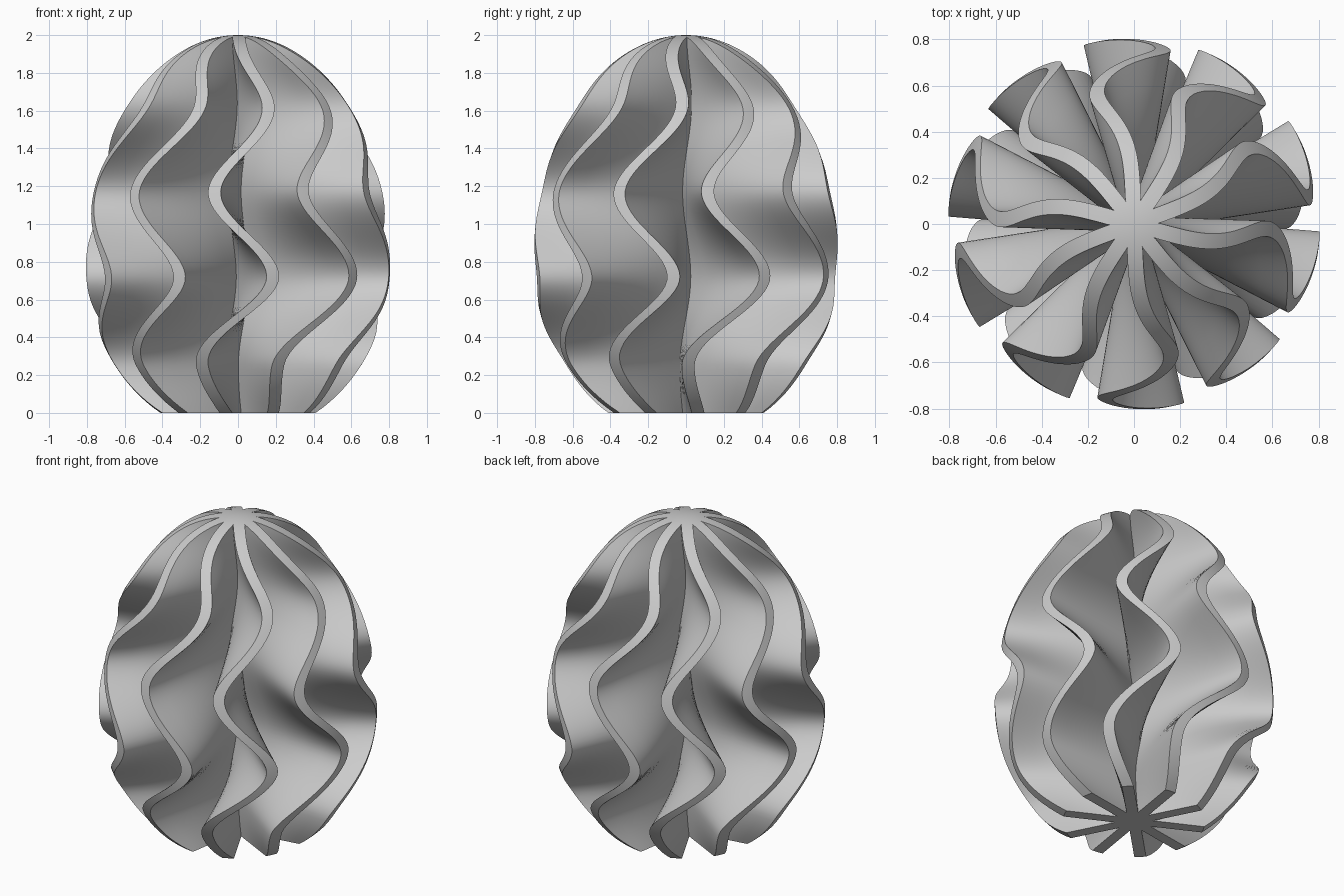
import bpy, bmesh, math

cube = bpy.data.objects.get("Cube")
if cube:
    bpy.data.objects.remove(cube, do_unlink=True)

FINS, RINGS, SIDE = 10, 110, 5
HALF = 0.034                          # half thickness of a fin
STEP = math.tau / FINS
VALLEY = HALF / math.sin(STEP / 2)    # radius where neighbouring fins meet
SWAY = [(0, -9), (0.25, -17), (0.72, 13.3), (1.17, -9.4), (1.64, 16), (2, 2)]


def egg_radius(z):
    half_height = 1.2 if z > 0.8 else 0.93
    return 0.807 * math.sqrt(max(0, 1 - ((z - 0.8) / half_height) ** 2))


def twist(z):
    """Angle of the fins at a height, eased between the turning points."""
    for (z0, a0), (z1, a1) in zip(SWAY, SWAY[1:]):
        if z <= z1:
            break
    t = (z - z0) / (z1 - z0)
    ease = t * (2 - t) if z0 == 0 else t * t * (3 - 2 * t)
    return math.radians(a0 + (a1 - a0) * ease)


def fin_outline(radius):
    """One fin and the valley before it, pointing along +x."""
    inner = min(VALLEY, radius)
    spread = math.asin(min(math.sin(STEP / 2), HALF / max(radius, HALF)))
    valley = (inner * math.cos(STEP / 2), inner * math.sin(STEP / 2))
    corner = (radius * math.cos(spread), radius * math.sin(spread))
    wall = [tuple(v + (c - v) * i / SIDE for v, c in zip(valley, corner))
            for i in range(SIDE + 1)]
    return [(x, -y) for x, y in wall] + [(radius, 0)] + wall[:0:-1]


# Wavy egg: star-shaped slices lofted from the flat base to the crown
bm = bmesh.new()
rings = []
for k in range(RINGS + 1):
    z = 2 * math.sin(math.pi / 2 * k / RINGS)
    outline = fin_outline(egg_radius(z))
    ring = []
    for f in range(FINS):
        a = twist(z) - math.pi / 2 + f * STEP
        c, s = math.cos(a), math.sin(a)
        ring += [bm.verts.new((x * c - y * s, x * s + y * c, z)) for x, y in outline]
    rings.append(ring)
for low, high in zip(rings, rings[1:]):
    for i in range(len(low)):
        j = (i + 1) % len(low)
        bm.faces.new((low[i], low[j], high[j], high[i]))
bm.faces.new(rings[0][::-1])
bmesh.ops.remove_doubles(bm, verts=bm.verts, dist=1e-5)

mesh = bpy.data.meshes.new("wavy_egg")
bm.to_mesh(mesh)
bm.free()
egg = bpy.data.objects.new("wavy_egg", mesh)
bpy.context.collection.objects.link(egg)

# Plain grey
grey = bpy.data.materials.new("light_grey")
grey.use_nodes = True
color = (0.6, 0.6, 0.6, 1)
grey.diffuse_color = color
grey.node_tree.nodes["Principled BSDF"].inputs["Base Color"].default_value = color
mesh.materials.append(grey)

bpy.ops.object.select_all(action="DESELECT")
egg.select_set(True)
bpy.context.view_layer.objects.active = egg
bpy.ops.object.shade_smooth_by_angle(angle=math.radians(35))
